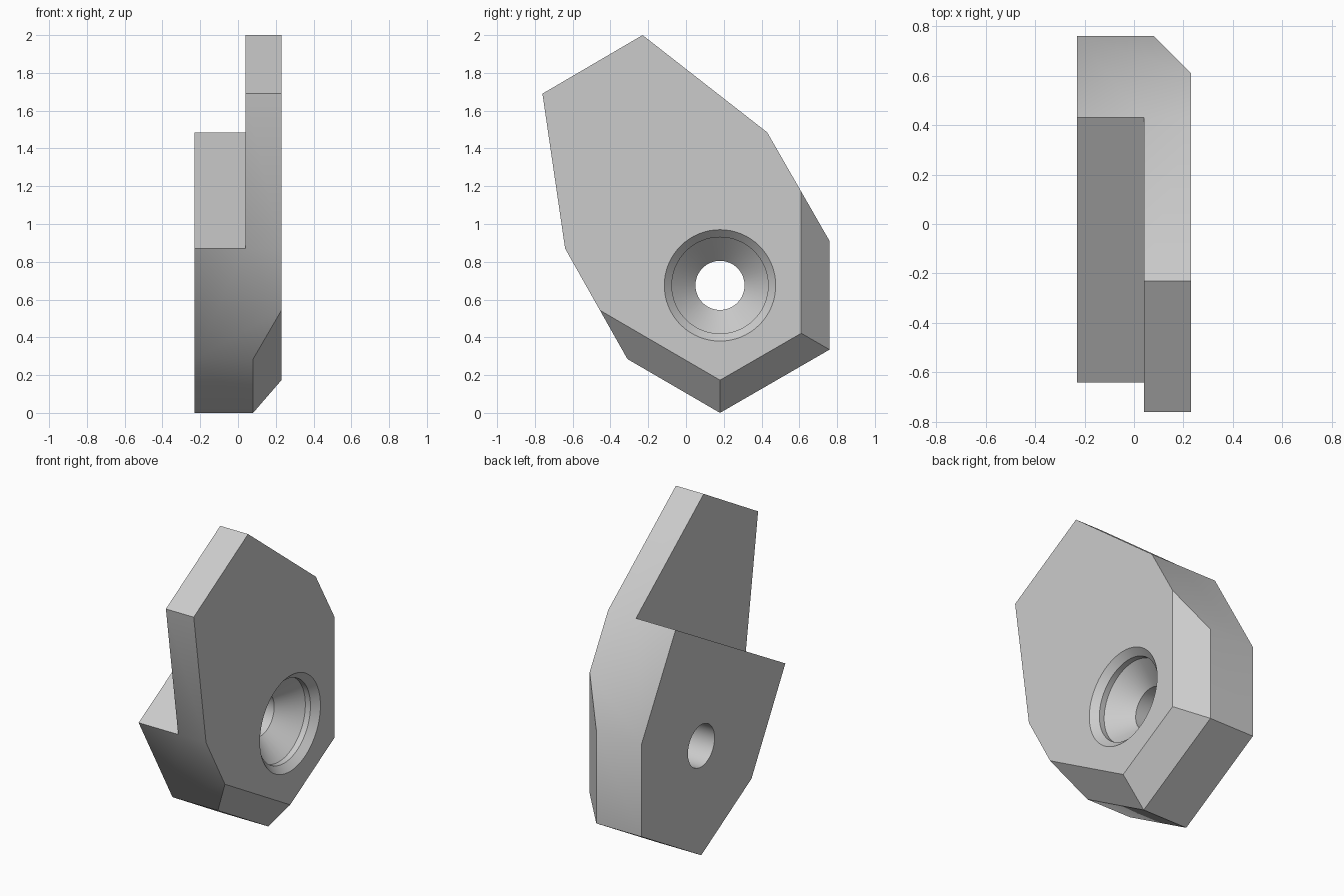
import bpy, bmesh, math
from mathutils import Vector

if "Cube" in bpy.data.objects:
    bpy.data.objects.remove(bpy.data.objects["Cube"], do_unlink=True)

BACK, STEP, BEVEL, FACE = -0.23, 0.04, 0.08, 0.23

grey = bpy.data.materials.new("plain_grey")
grey.use_nodes = True
colour = (0.6, 0.6, 0.6, 1)
grey.diffuse_color = colour
for node in grey.node_tree.nodes:
    if node.type == "BSDF_PRINCIPLED":
        node.inputs["Base Color"].default_value = colour


def finish(bm, name):
    bmesh.ops.recalc_face_normals(bm, faces=bm.faces)
    mesh = bpy.data.meshes.new(name)
    bm.to_mesh(mesh)
    bm.free()
    mesh.materials.append(grey)
    obj = bpy.data.objects.new(name, mesh)
    bpy.context.collection.objects.link(obj)
    return obj


def prism(outline, x0, x1):
    """Extrude a (y, z) outline along x."""
    bm = bmesh.new()
    face = bm.faces.new([bm.verts.new((x0, y, z)) for y, z in outline])
    new = bmesh.ops.extrude_face_region(bm, geom=[face])["geom"]
    verts = [g for g in new if isinstance(g, bmesh.types.BMVert)]
    bmesh.ops.translate(bm, verts=verts, vec=(x1 - x0, 0, 0))
    bmesh.ops.recalc_face_normals(bm, faces=bm.faces)
    return bm


# Side outline of the whole bracket
top_front, low_front = (-0.76, 1.69), (-0.64, 0.87)
toe, tip, heel = (-0.31, 0.285), (0.18, 0), (0.76, 0.335)
back, shoulder, peak = (0.76, 0.91), (0.43, 1.485), (-0.23, 2)
bm = prism([top_front, low_front, toe, tip, heel, back, shoulder, peak], BACK, FACE)

# 45 degree chamfers along the lower and rear edges of the outer face
for a, b in ((toe, tip), (tip, heel), (heel, back)):
    edge = Vector((0, b[0] - a[0], b[1] - a[1])).normalized()
    outward = Vector((0, edge.z, -edge.y))
    cut = bmesh.ops.bisect_plane(
        bm, geom=bm.verts[:] + bm.edges[:] + bm.faces[:], dist=1e-5,
        plane_co=(BEVEL, *a), plane_no=outward + Vector((1, 0, 0)), clear_outer=True)
    rim = [g for g in cut["geom_cut"] if isinstance(g, bmesh.types.BMEdge)]
    bmesh.ops.holes_fill(bm, edges=rim)
bracket = finish(bm, "bracket")

# Sloping step cutter that leaves the thick lower boss
p, q = Vector(low_front), Vector(shoulder)
run = q - p
start, end = p - run, q + run
step_cutter = finish(prism([start, end, (end.x, 3), (start.x, 3)], -1, STEP), "step_cutter")

# Countersunk bore cutter, turned about the x axis
bm = bmesh.new()
profile = [(0.27, 0), (0.27, 0.335), (0.19, 0.255), (0.155, 0.255),
           (0.03, 0.13), (-0.4, 0.13), (-0.4, 0)]
points = [bm.verts.new((x, 0.18 + r, 0.675)) for x, r in profile]
edges = [bm.edges.new(pair) for pair in zip(points, points[1:])]
bmesh.ops.spin(bm, geom=points + edges, cent=(0, 0.18, 0.675), axis=(1, 0, 0),
               angle=math.tau, steps=64)
bmesh.ops.remove_doubles(bm, verts=bm.verts, dist=1e-4)
bore_cutter = finish(bm, "bore_cutter")

# Apply the cuts
bpy.context.view_layer.objects.active = bracket
for cutter in (step_cutter, bore_cutter):
    cutter.hide_render = True
    mod = bracket.modifiers.new(cutter.name, "BOOLEAN")
    mod.operation, mod.solver, mod.object = "DIFFERENCE", "EXACT", cutter
    bpy.ops.object.modifier_apply(modifier=mod.name)
    bpy.data.objects.remove(cutter, do_unlink=True)

# Weld stray points and shade
bm = bmesh.new()
bm.from_mesh(bracket.data)
bmesh.ops.remove_doubles(bm, verts=bm.verts, dist=1e-3)
bm.to_mesh(bracket.data)
bm.free()
bpy.ops.object.select_all(action="DESELECT")
bracket.select_set(True)
bpy.ops.object.shade_smooth_by_angle(angle=math.radians(35))
